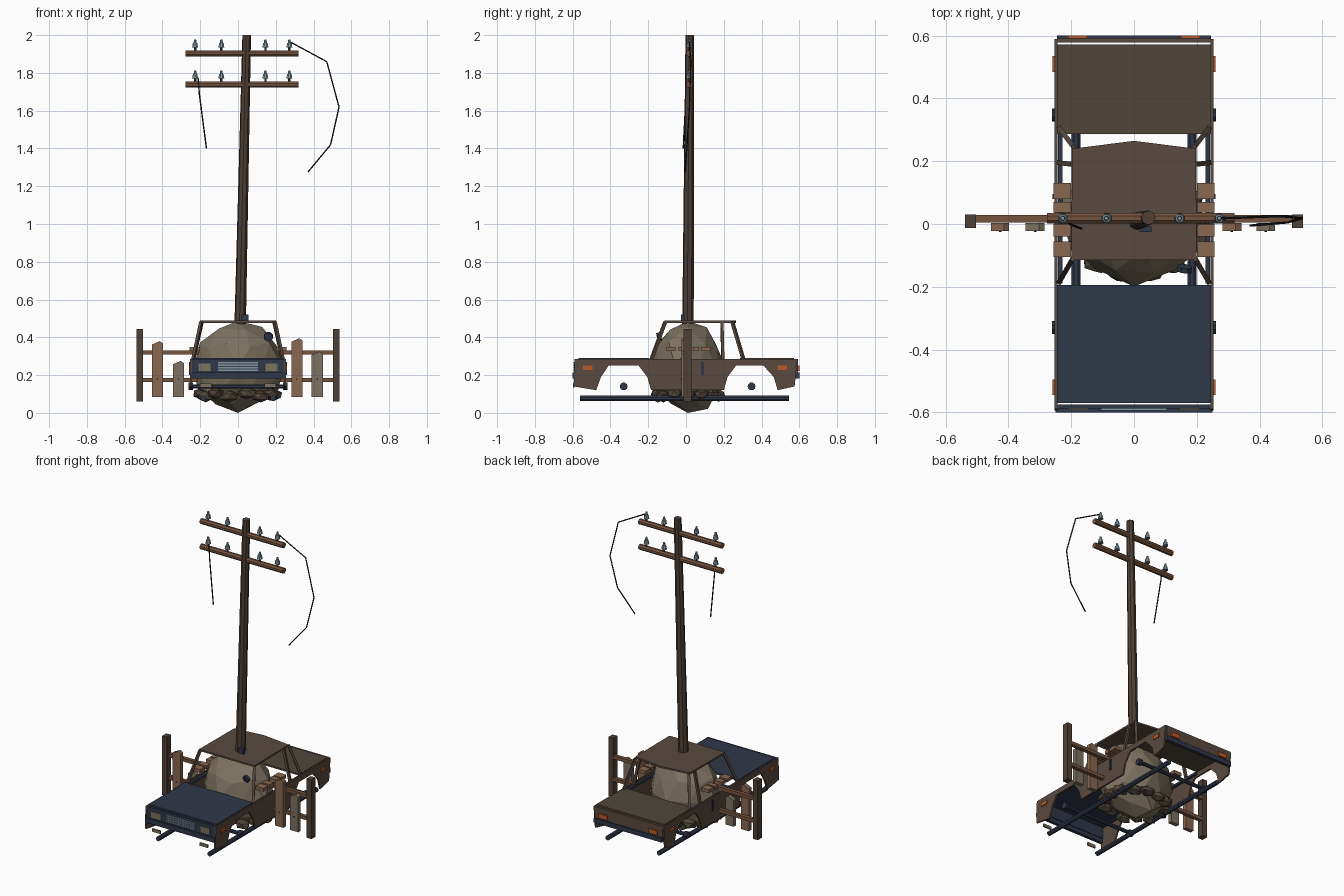
import bpy, bmesh, math, random
from mathutils import Vector, Matrix

random.seed(7)


def mat(name, r, g, b):
    m = bpy.data.materials.new(name)
    m.diffuse_color = (r, g, b, 1)
    return m


BODY = mat("rusty_brown", 0.10, 0.068, 0.050)
DECK = mat("olive_brown", 0.080, 0.062, 0.042)
NAVY = mat("dark_navy", 0.028, 0.038, 0.066)
STONE = mat("grey_stone", 0.20, 0.168, 0.115)
WOOD = mat("light_wood", 0.25, 0.135, 0.080)
ARM = mat("red_wood", 0.18, 0.088, 0.048)
POLE = mat("dark_wood", 0.078, 0.052, 0.038)
GLASS = mat("pale_blue_grey", 0.24, 0.33, 0.38)
ORANGE = mat("signal_orange", 0.50, 0.10, 0.02)
BLACK = mat("wire_black", 0.01, 0.01, 0.012)


def finish(name, bm, material):
    bmesh.ops.recalc_face_normals(bm, faces=bm.faces)
    me = bpy.data.meshes.new(name)
    bm.to_mesh(me)
    bm.free()
    me.materials.append(material)
    ob = bpy.data.objects.new(name, me)
    bpy.context.scene.collection.objects.link(ob)
    return ob


def box(name, x0, x1, y0, y1, z0, z1, material):
    bm = bmesh.new()
    c = Matrix.Translation(((x0 + x1) / 2, (y0 + y1) / 2, (z0 + z1) / 2))
    s = Matrix.Diagonal((abs(x1 - x0), abs(y1 - y0), abs(z1 - z0), 1))
    bmesh.ops.create_cube(bm, size=1, matrix=c @ s)
    return finish(name, bm, material)


def rod(name, a, b, r, material, r2=None, n=8):
    a, b = Vector(a), Vector(b)
    d = b - a
    rot = d.to_track_quat('Z', 'Y').to_matrix().to_4x4()
    spin = Matrix.Rotation(math.pi / n, 4, 'Z')
    bm = bmesh.new()
    bmesh.ops.create_cone(bm, cap_ends=True, segments=n, radius1=r, radius2=r if r2 is None else r2,
                          depth=d.length, matrix=Matrix.Translation((a + b) / 2) @ rot @ spin)
    return finish(name, bm, material)


def plate(name, pts, offset, material):
    """Extrude a closed outline of 3D points by an offset vector."""
    bm = bmesh.new()
    f = bm.faces.new([bm.verts.new(p) for p in pts])
    g = bmesh.ops.extrude_face_region(bm, geom=[f])
    bmesh.ops.translate(bm, vec=offset, verts=[v for v in g["geom"] if isinstance(v, bmesh.types.BMVert)])
    return finish(name, bm, material)


def rock(name, loc, size, sub, jitter, material):
    bm = bmesh.new()
    bmesh.ops.create_icosphere(bm, subdivisions=sub, radius=1)
    for v in bm.verts:
        k = 1 if abs(v.co.z) > 0.99 else 1 + random.uniform(-jitter, jitter)
        v.co = Vector([v.co[i] * k * size[i] + loc[i] for i in range(3)])
    return finish(name, bm, material)


# Boulder in the cabin, with a ring of rubble beneath it
rock("boulder", (0, 0.01, 0.243), (0.235, 0.198, 0.243), 2, 0.08, STONE)
for i in range(14):
    t = math.tau * i / 14
    rock("rubble_rock", (0.19 * math.cos(t), 0.01 + 0.165 * math.sin(t), 0.095 + 0.008 * math.sin(3 * i)),
         (0.052, 0.04, 0.032), 1, 0.15, DECK if i % 3 else POLE)

# Side panels with wheel arch cut-outs
half = [(-0.59, 0.285), (-0.595, 0.14), (-0.476, 0.12), (-0.45, 0.19), (-0.41, 0.25), (-0.25, 0.25),
        (-0.205, 0.19), (-0.185, 0.12), (0.20, 0.12), (0.22, 0.19), (0.265, 0.25), (0.41, 0.25),
        (0.465, 0.19), (0.485, 0.12), (0.575, 0.14), (0.59, 0.285)]
for s in (-1, 1):
    plate("side_panel", [(s * 0.244, y, z) for y, z in half], (s * 0.01, 0, 0), BODY)
    box("inner_sill", s * 0.228, s * 0.243, -0.19, 0.29, 0.262, 0.276, NAVY)
    # Roof pillars
    for name, a, b in (("front_pillar", (0.238, -0.185, 0.28), (0.195, -0.11, 0.482)),
                       ("middle_pillar", (0.238, 0.195, 0.28), (0.195, 0.19, 0.482)),
                       ("rear_pillar", (0.238, 0.305, 0.28), (0.192, 0.245, 0.482))):
        rod(name, (s * a[0], a[1], a[2]), (s * b[0], b[1], b[2]), 0.011, BODY, n=4)
    # Orange side markers and door handles
    for y in (-0.52, 0.51):
        box("side_marker", s * 0.253, s * 0.259, y - 0.025, y + 0.025, 0.228, 0.252, ORANGE)
    box("door_handle", s * 0.253, s * 0.259, 0.08, 0.095, 0.20, 0.27, NAVY)
    # Chassis rails
    rod("chassis_rail", (s * 0.185, -0.56, 0.077), (s * 0.185, 0.545, 0.077), 0.015, NAVY)
    # Lamps
    box("headlight", s * 0.145, s * 0.21, -0.593, -0.585, 0.222, 0.262, STONE)
    box("front_lower_plate", s * 0.14, s * 0.20, -0.598, -0.59, 0.135, 0.155, STONE)
    box("tail_light", s * 0.15, s * 0.21, 0.592, 0.6, 0.222, 0.25, ORANGE)

# Roof sheet, hood and rear deck
plate("roof", [(-0.2, -0.115, 0.477), (0.2, -0.115, 0.477), (0.197, 0.24, 0.477), (0, 0.265, 0.477),
               (-0.197, 0.24, 0.477)], (0, 0, 0.011), BODY)
box("hood", -0.245, 0.245, -0.57, -0.195, 0.28, 0.291, NAVY)
box("rear_deck", -0.245, 0.245, 0.287, 0.572, 0.28, 0.291, DECK)

# Front and rear end panels, bumpers, grille
box("front_panel", -0.244, 0.244, -0.588, -0.575, 0.21, 0.285, NAVY)
box("rear_panel", -0.244, 0.244, 0.578, 0.592, 0.20, 0.285, BODY)
box("front_bumper", -0.25, 0.25, -0.60, -0.58, 0.183, 0.213, NAVY)
box("rear_bumper", -0.245, 0.245, 0.58, 0.60, 0.183, 0.213, NAVY)
for i in range(4):
    z = 0.222 + i * 0.013
    box("grille_bar", -0.105, 0.105, -0.595, -0.587, z, z + 0.008, GLASS)

# Axles with hubs
for y in (-0.33, 0.347):
    rod("axle", (-0.24, y, 0.14), (0.24, y, 0.14), 0.012, NAVY)
    for s in (-1, 1):
        rod("hub", (s * 0.238, y, 0.14), (s * 0.262, y, 0.14), 0.021, NAVY, n=10)

# Leaning pole with its base bracket
rod("pole", (0.01, 0.01, 0.40), (0.046, 0.02, 2.0), 0.031, POLE, 0.023)
box("pole_bracket", 0.018, 0.056, -0.026, -0.008, 0.475, 0.52, NAVY)
rod("steering_wheel", (0.16, -0.15, 0.40), (0.162, -0.135, 0.405), 0.025, NAVY)

# Crossarms with insulators
for z in (1.903, 1.738):
    rod("crossarm", (-0.277, 0.018, z), (0.32, 0.018, z), 0.018, ARM)
    for x in (-0.227, -0.088, 0.145, 0.272):
        rod("insulator_peg", (x, 0.018, z + 0.012), (x, 0.018, z + 0.034), 0.006, POLE, n=6)
        rod("insulator_skirt", (x, 0.018, z + 0.032), (x, 0.018, z + 0.055), 0.017, GLASS, 0.013)
        rod("insulator_cap", (x, 0.018, z + 0.054), (x, 0.018, z + 0.075), 0.009, GLASS, 0.006)

# Broken hanging wires
wires = ([(0.275, 0.018, 1.965), (0.47, 0.025, 1.86), (0.535, 0.018, 1.62), (0.49, 0.005, 1.42), (0.37, -0.005, 1.275)],
         [(-0.212, 0.005, 1.775), (-0.205, 0.0, 1.69), (-0.167, -0.015, 1.40)])
for w in wires:
    for a, b in zip(w, w[1:]):
        rod("wire", a, b, 0.0038, BLACK, n=5)

# Fence sections either side
for s in (-1, 1):
    box("fence_post", s * 0.503, s * 0.538, -0.012, 0.03, 0.06, 0.445, POLE)
    for z in (0.32, 0.175):
        box("fence_rail", s * 0.20, s * 0.51, 0.004, 0.028, z - 0.011, z + 0.011, ARM)
    # Snapped boards wedged against the cabin
    for y0, y1 in ((0.08, 0.13), (0.037, 0.07), (-0.04, 0.0), (-0.105, -0.055)):
        box("wedged_board", s * 0.20, s * 0.256, y0, y1, 0.328, 0.35, WOOD)
for x0, x1, top, m in ((-0.455, -0.398, 0.38, WOOD), (-0.345, -0.285, 0.275, STONE),
                       (0.282, 0.342, 0.395, WOOD), (0.39, 0.45, 0.325, STONE)):
    xm = (x0 + x1) / 2
    plate("fence_plank", [(x0, -0.023, 0.085), (x1, -0.023, 0.085), (x1, -0.023, top - 0.012),
                          (xm + 0.012, -0.023, top), (x0, -0.023, top - 0.018)], (0, 0.026, 0), m)
    rod("nail", (xm, -0.026, 0.178), (xm, -0.02, 0.178), 0.004, BLACK, n=6)
